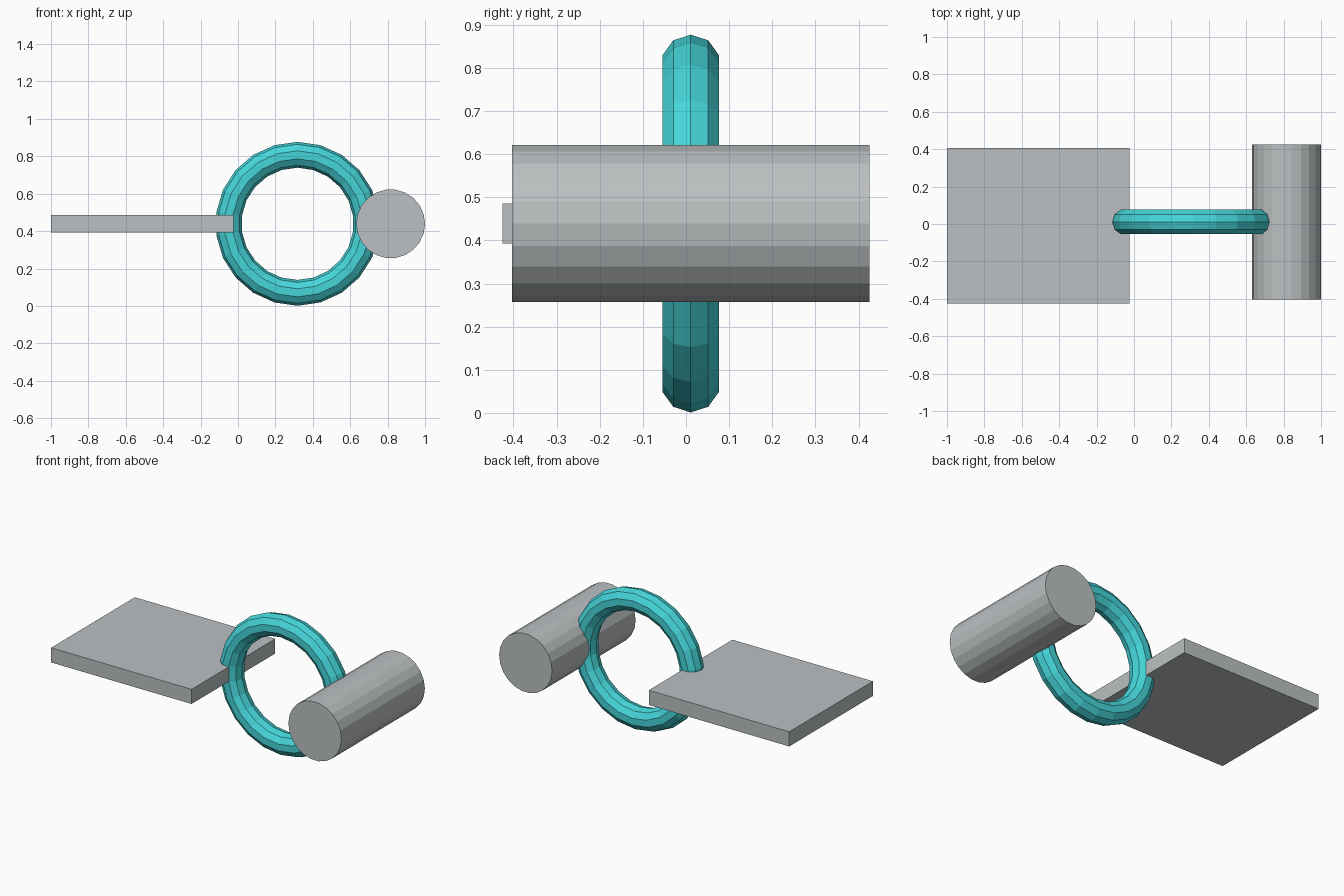
import bpy
from math import pi

if "Cube" in bpy.data.objects:
    bpy.data.objects.remove(bpy.data.objects["Cube"])


def material(name, rgb):
    m = bpy.data.materials.new(name)
    m.diffuse_color = (*rgb, 1.0)
    m.use_nodes = True
    m.node_tree.nodes["Principled BSDF"].inputs["Base Color"].default_value = m.diffuse_color
    return m


GREY = material("light grey", (0.50, 0.53, 0.54))
TEAL = material("bright teal", (0.06, 0.67, 0.70))
UPRIGHT = (pi / 2, pi / 2, 0)   # axis along y
MID_Z = 0.439


def finish(name, mat):
    ob = bpy.context.object
    ob.name = name
    ob.data.materials.append(mat)
    return ob


# Flat plate on the left
bpy.ops.mesh.primitive_cube_add(size=1, location=(-0.5125, -0.01, MID_Z))
plate = finish("plate", GREY)
plate.scale = (0.975, 0.83, 0.092)

# Ring linking plate and roller, facet points at top and bottom
bpy.ops.mesh.primitive_torus_add(major_segments=22, minor_segments=10,
                                 major_radius=0.369, minor_radius=0.069,
                                 location=(0.318, 0.011, MID_Z), rotation=UPRIGHT)
finish("ring", TEAL)

# Roller on the right
bpy.ops.mesh.primitive_cylinder_add(vertices=22, radius=0.184, depth=0.828,
                                    location=(0.816, 0.011, MID_Z), rotation=UPRIGHT)
finish("roller", GREY)
